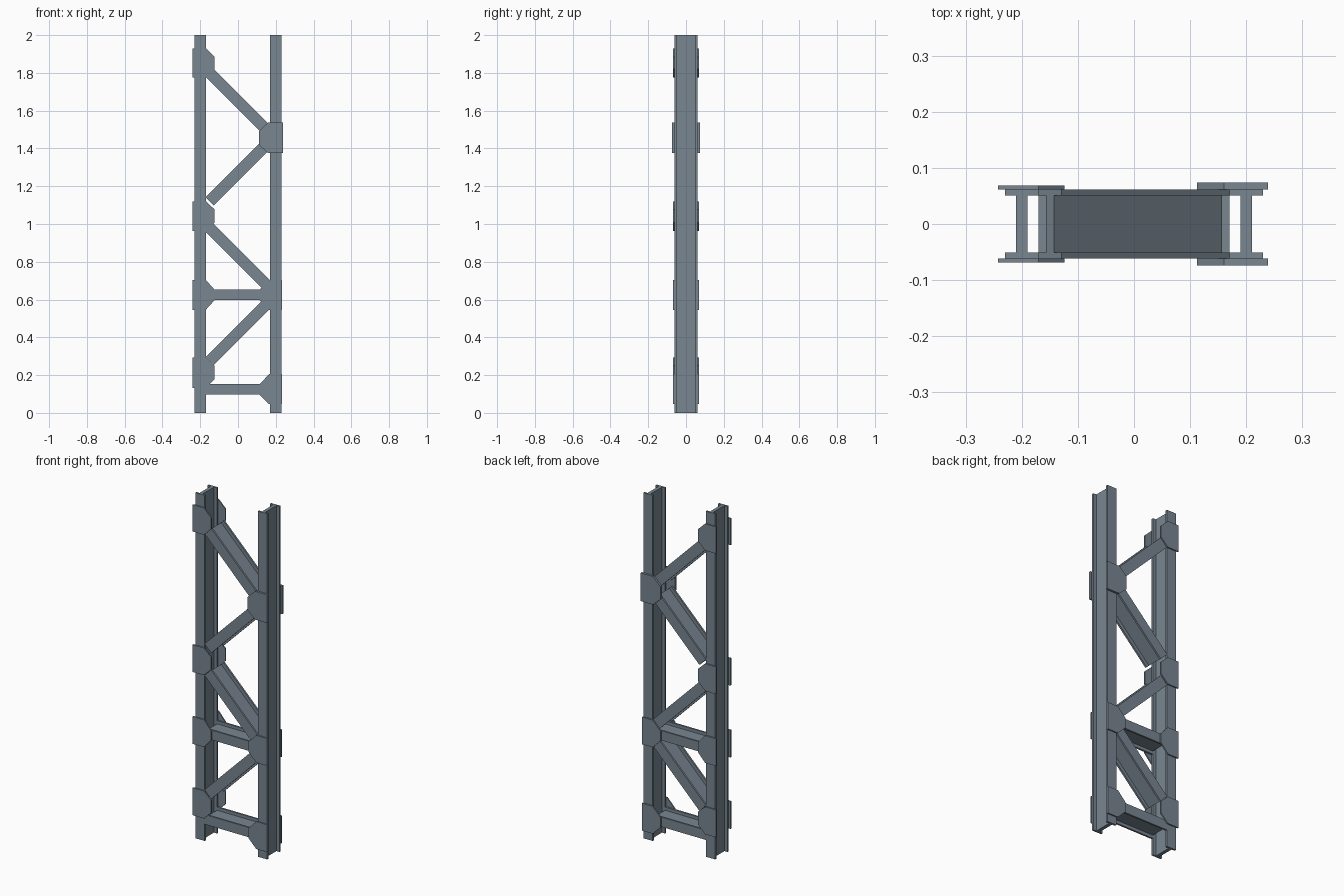
import bpy
from mathutils import Matrix, Vector

if "Cube" in bpy.data.objects:
    bpy.data.objects.remove(bpy.data.objects["Cube"])

steel = bpy.data.materials.new("slate_steel")
steel.diffuse_color = (0.19, 0.24, 0.285, 1)
steel.use_nodes = True
steel.node_tree.nodes["Principled BSDF"].inputs["Base Color"].default_value = steel.diffuse_color


def add_mesh(name, verts, faces):
    mesh = bpy.data.meshes.new(name)
    mesh.from_pydata(verts, [], faces)
    mesh.materials.append(steel)
    obj = bpy.data.objects.new(name, mesh)
    bpy.context.collection.objects.link(obj)
    return obj


def prism(name, ring_a, ring_b):
    # closed solid between two matching outlines
    n = len(ring_a)
    faces = [tuple(reversed(range(n))), tuple(range(n, 2 * n))]
    faces += [(i, (i + 1) % n, n + (i + 1) % n, n + i) for i in range(n)]
    return add_mesh(name, ring_a + ring_b, faces)


def i_beam(name, start, end, width=0.06, depth=0.0615, flange=0.0105, web=0.02):
    # I-section: flanges face front and back, web spans between them
    a, b = Vector((start[0], 0, start[1])), Vector((end[0], 0, end[1]))
    along = (b - a).normalized()
    side = Vector((0, 1, 0)).cross(along)
    w, t, d, f = width / 2, web / 2, depth, depth - flange
    half = [(w, -d), (w, -f), (t, -f), (t, f), (w, f), (w, d)]
    section = half + [(-u, v) for u, v in reversed(half)]
    rings = [[p + side * u + Vector((0, v, 0)) for u, v in section] for p in (a, b)]
    return prism(name, *rings)


def gusset(name, outer, corner, inner, z0, z1, zi0, zi1, y_out=0.069):
    # plate with two chamfered inner corners, on front and back
    outline = [(outer, z0), (corner, z0), (inner, zi0),
               (inner, zi1), (corner, z1), (outer, z1)]
    if outer > 0:
        outline.reverse()
    for label, ya, yb in (("front", -y_out, -0.0615), ("back", 0.0615, y_out)):
        obj = prism(f"{name}_{label}", [Vector((x, ya, z)) for x, z in outline],
                    [Vector((x, yb, z)) for x, z in outline])
        obj.data.flip_normals()


# Columns
i_beam("left_column", (-0.2, 0), (-0.2, 2))
i_beam("right_column", (0.2, 0), (0.2, 2))

# Horizontal struts
for name, z in (("lower_strut", 0.125), ("middle_strut", 0.625)):
    i_beam(name, (-0.17, z), (0.17, z), width=0.056)

# Diagonal braces: height at the left end and at the right end
for i, (zl, zr) in enumerate([(1.80, 1.50), (1.12, 1.42), (0.98, 0.68), (0.275, 0.575)]):
    i_beam(f"diagonal_brace_{i + 1}", (-0.15, zl), (0.15, zr))

# Left gusset plates
for i, zs in enumerate([(1.775, 1.93, 1.82, 1.885), (0.962, 1.12, 1.007, 1.077),
                        (0.546, 0.704, 0.597, 0.652), (0.133, 0.292, 0.178, 0.25)]):
    gusset(f"left_gusset_{i + 1}", -0.242, -0.17, -0.124, *zs)

# Right gusset plates, the upper one thicker
gusset("right_gusset_1", 0.239, 0.16, 0.112, 1.375, 1.538, 1.418, 1.492, 0.074)
for i, zs in enumerate([(0.546, 0.704, 0.597, 0.652), (0.046, 0.205, 0.097, 0.152)]):
    gusset(f"right_gusset_{i + 2}", 0.233, 0.165, 0.114, *zs)

# Consistent outward normals
import bmesh
for obj in bpy.data.objects:
    bm = bmesh.new()
    bm.from_mesh(obj.data)
    bmesh.ops.recalc_face_normals(bm, faces=bm.faces)
    bm.to_mesh(obj.data)
    bm.free()
